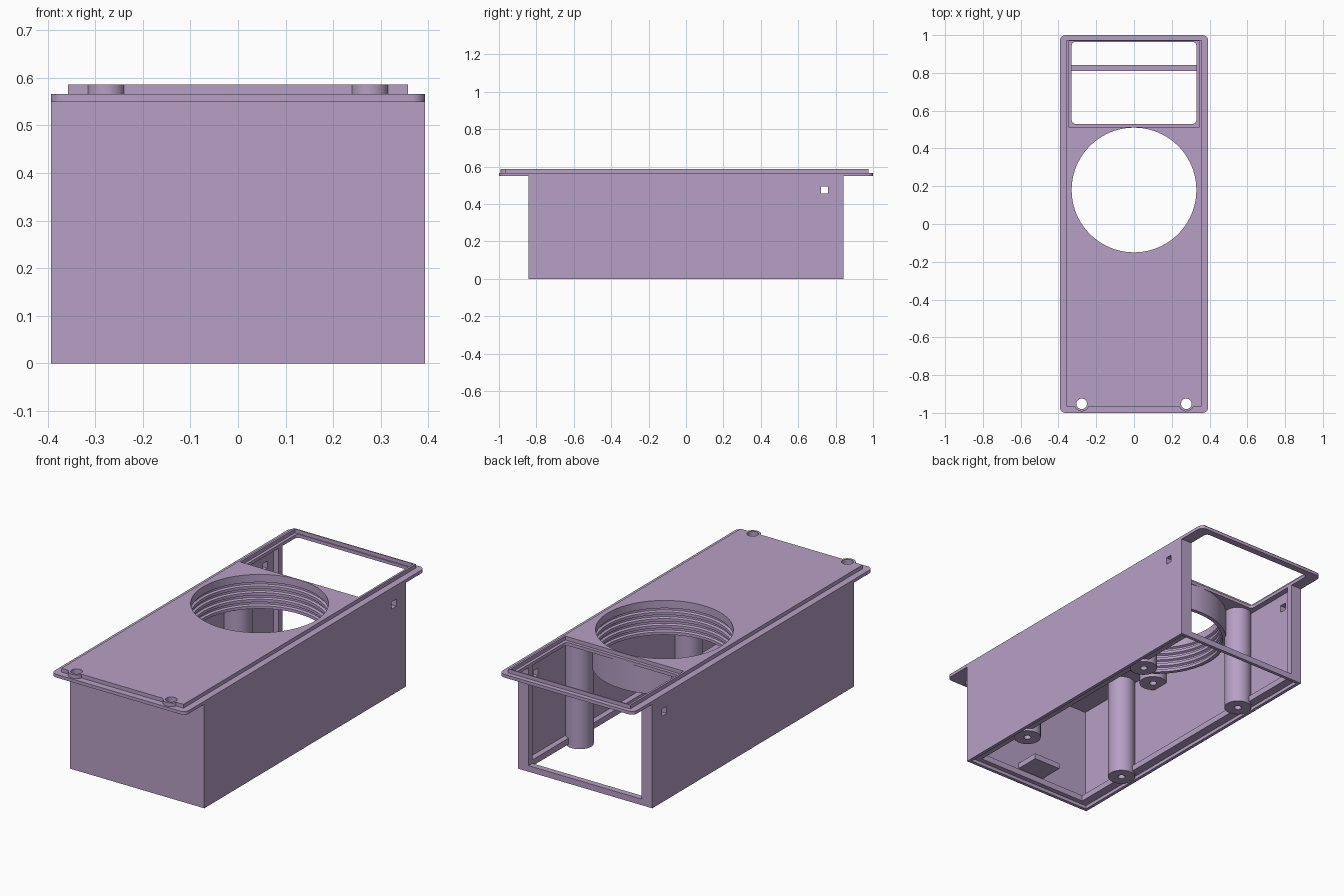
import bpy, bmesh
from math import sin, cos, pi, radians

cube = bpy.data.objects.get("Cube")
if cube:
    bpy.data.objects.remove(cube, do_unlink=True)

COLOUR = (0.47, 0.35, 0.56, 1)
lilac = bpy.data.materials.new("lilac plastic")
lilac.use_nodes = True
lilac.diffuse_color = COLOUR
lilac.node_tree.nodes["Principled BSDF"].inputs["Base Color"].default_value = COLOUR


def finish(name, bm):
    bmesh.ops.recalc_face_normals(bm, faces=bm.faces[:])
    mesh = bpy.data.meshes.new(name)
    bm.to_mesh(mesh)
    bm.free()
    mesh.materials.append(lilac)
    ob = bpy.data.objects.new(name, mesh)
    bpy.context.collection.objects.link(ob)
    return ob


def prism(name, x, y, z, r=0):
    """Upright block over the given (min, max) ranges, corner radius r."""
    pts = []
    corners = [(x[1], y[1], -1, -1), (x[0], y[1], 1, -1), (x[0], y[0], 1, 1), (x[1], y[0], -1, 1)]
    for i, (cx, cy, sx, sy) in enumerate(corners):
        for k in range(7 if r else 1):
            a = i * pi / 2 + k * pi / 12
            pts.append((cx + sx * r + r * cos(a), cy + sy * r + r * sin(a)))
    bm = bmesh.new()
    face = bm.faces.new([bm.verts.new((px, py, z[0])) for px, py in pts])
    top = bmesh.ops.extrude_face_region(bm, geom=[face])["geom"]
    bmesh.ops.translate(bm, vec=(0, 0, z[1] - z[0]),
                        verts=[v for v in top if isinstance(v, bmesh.types.BMVert)])
    return finish(name, bm)


def lathe(name, profile, cx, cy, steps=32):
    """Closed (radius, z) profile turned about a vertical axis."""
    bm = bmesh.new()
    rings = [[bm.verts.new((cx + r * cos(2 * pi * i / steps), cy + r * sin(2 * pi * i / steps), z))
              for r, z in profile] for i in range(steps)]
    n = len(profile)
    for i in range(steps):
        a, b = rings[i], rings[(i + 1) % steps]
        for j in range(n):
            k = (j + 1) % n
            bm.faces.new((a[j], b[j], b[k], a[k]))
    ob = finish(name, bm)
    smooth(ob)
    return ob


def cylinder(cx, cy, r, z, steps):
    bm = bmesh.new()
    bmesh.ops.create_cone(bm, cap_ends=True, segments=steps, radius1=r, radius2=r, depth=z[1] - z[0])
    bmesh.ops.translate(bm, vec=(cx, cy, (z[0] + z[1]) / 2), verts=bm.verts[:])
    return finish("cutter", bm)


def smooth(ob):
    bpy.ops.object.select_all(action="DESELECT")
    ob.select_set(True)
    bpy.context.view_layer.objects.active = ob
    bpy.ops.object.shade_smooth_by_angle(angle=radians(30))


def cut(ob, cutters):
    for c in cutters:
        c.hide_render = True
        mod = ob.modifiers.new("cut", "BOOLEAN")
        mod.operation, mod.solver, mod.object = "DIFFERENCE", "EXACT", c
    graph = bpy.context.evaluated_depsgraph_get()
    mesh = bpy.data.meshes.new_from_object(ob.evaluated_get(graph))
    ob.modifiers.clear()
    ob.data = mesh
    for c in cutters:
        bpy.data.objects.remove(c, do_unlink=True)
    smooth(ob)


def block(x, y, z, r=0):
    return prism("cutter", x, y, z, r)


SCREW_X, SCREW_Y = 0.277, -0.952
HOLE_Y, HOLE_R = 0.18, 0.33
WINDOW = ((-0.33, 0.33), (0.53, 0.964))


def plate_cutters():
    through = (0.4, 0.7)
    return ([cylinder(0, HOLE_Y, HOLE_R, through, 96), block(*WINDOW, through, 0.02)]
            + [cylinder(s * SCREW_X, SCREW_Y, 0.028, through, 32) for s in (-1, 1)])


# Open-bottomed box with a rabbet, an inner ledge, an open back and side holes
body = prism("body_shell", (-0.393, 0.393), (-0.843, 0.843), (0, 0.552))
cut(body, [
    block((-0.376, 0.376), (-0.826, 0.826), (-0.1, 0.018)),
    block((-0.33, 0.33), (-0.8, 0.811), (-0.1, 0.1)),
    block((-0.36, 0.36), (-0.811, 0.811), (0.05, 0.7)),
    block((-0.33, 0.33), (0.7, 0.95), (0.032, 0.7)),
    block((-0.5, 0.5), (0.722, 0.76), (0.455, 0.493)),
])

# Wide flange and the raised plate on it
flange = prism("top_flange", (-0.393, 0.393), (-1, 1), (0.549, 0.566), 0.03)
cut(flange, plate_cutters())
raised = prism("raised_plate", (-0.357, 0.357), (-0.965, 0.975), (0.56, 0.586))
cut(raised, plate_cutters() + [block((-0.346, 0.346), (0.513, 0.969), (0.5, 0.7))])

# Threaded collar under the round hole
groove, outer, top, bottom = 0.341, 0.35, 0.555, 0.405
profile = [(outer, bottom), (outer, top), (HOLE_R, top)]
for i in range(4):
    z = 0.545 - i * 0.035
    profile += [(HOLE_R, z), (groove, z - 0.005), (groove, z - 0.015), (HOLE_R, z - 0.02)]
profile.append((HOLE_R, bottom))
lathe("threaded_collar", profile, 0, HOLE_Y, 96)


def tube(name, x, y, r, bore, z0, z1):
    lathe(name, [(r, z0), (r, z1), (bore, z1), (bore, z0)], x, y)


# Screw bosses, long posts and short standoffs, mirrored left and right
for side, s in (("left", 1), ("right", -1)):
    tube(f"{side}_screw_boss", s * SCREW_X, SCREW_Y, 0.04, 0.028, 0.55, 0.586)
    tube(f"{side}_back_post", s * 0.31, 0.445, 0.068, 0.018, 0.004, 0.555)
    tube(f"{side}_front_post", s * 0.31, -0.468, 0.068, 0.018, 0.004, 0.555)
    tube(f"{side}_short_standoff", s * 0.31, -0.22, 0.068, 0.018, 0.44, 0.555)

# Small tab inside the front wall
prism("front_tab", (-0.08, 0.08), (-0.82, -0.68), (0.06, 0.09))
